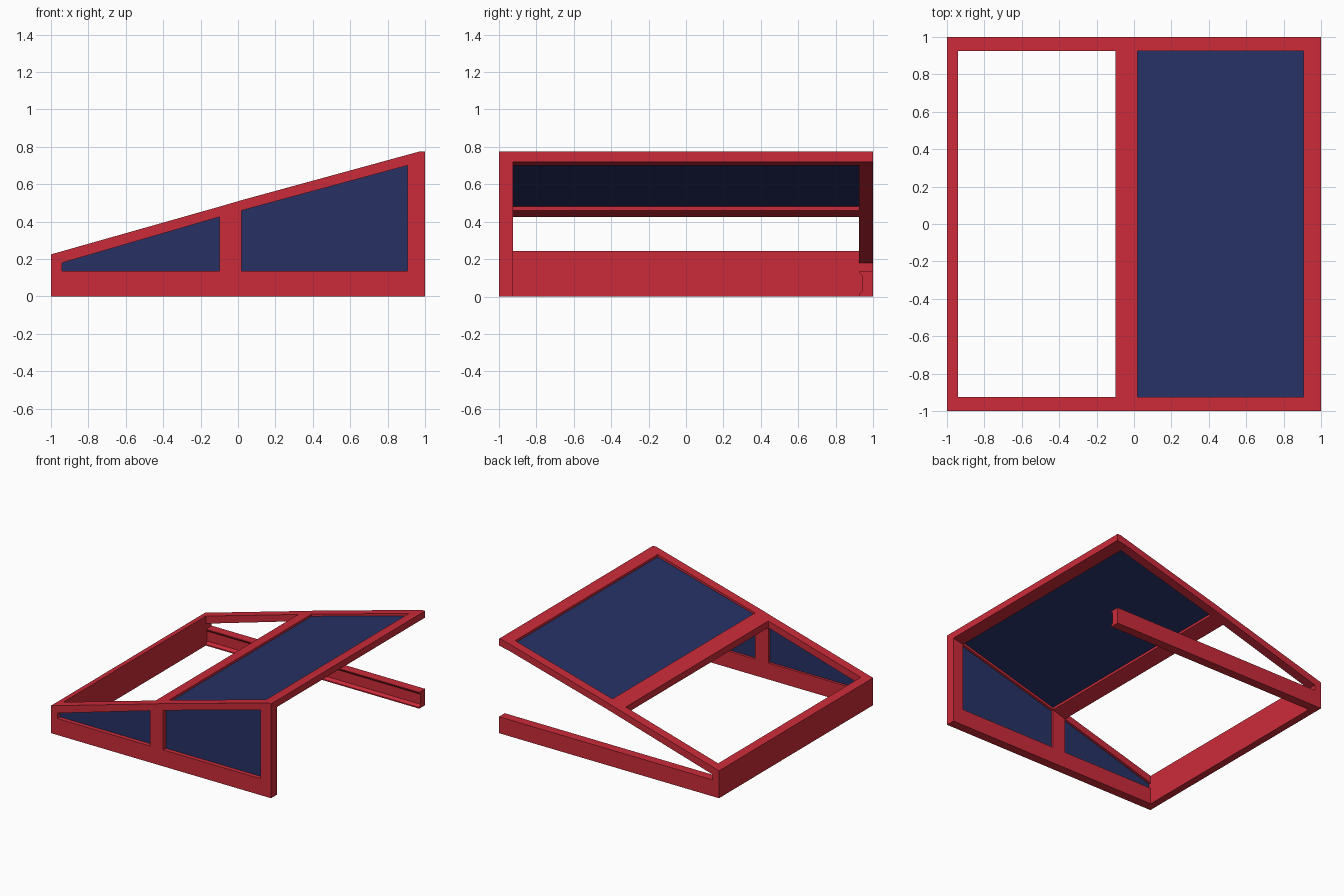
import bpy, bmesh
from mathutils import Matrix

if "Cube" in bpy.data.objects:
    bpy.data.objects.remove(bpy.data.objects["Cube"])


def material(name, rgb):
    m = bpy.data.materials.new(name)
    m.diffuse_color = (*rgb, 1)
    m.use_nodes = True
    m.node_tree.nodes["Principled BSDF"].inputs["Base Color"].default_value = m.diffuse_color
    return m


RED = material("red_frame", (0.60, 0.024, 0.041))
BLUE = material("blue_glass", (0.020, 0.031, 0.13))
FRONT = Matrix(((1, 0, 0, 0), (0, 0, -1, 0), (0, 1, 0, 0), (0, 0, 0, 1)))  # (x, z) profile, depth on y
SIDE = Matrix(((0, 0, 1, 0), (1, 0, 0, 0), (0, 1, 0, 0), (0, 0, 0, 1)))    # (y, z) profile, depth on x


def prism(name, loops, lo, hi, mat, frame=FRONT):
    """Extrude a filled outline (further loops are holes) between lo and hi."""
    curve = bpy.data.curves.new(name, 'CURVE')
    curve.dimensions = '2D'
    curve.fill_mode = 'BOTH'
    curve.extrude = (hi - lo) / 2
    for pts in loops:
        s = curve.splines.new('POLY')
        s.points.add(len(pts) - 1)
        for p, (a, b) in zip(s.points, pts):
            p.co = (a, b, 0, 1)
        s.use_cyclic_u = True
    tmp = bpy.data.objects.new(name + "_outline", curve)
    bpy.context.collection.objects.link(tmp)
    deps = bpy.context.evaluated_depsgraph_get()
    mesh = bpy.data.meshes.new_from_object(tmp.evaluated_get(deps))
    bpy.data.objects.remove(tmp)
    mid = (lo + hi) / 2
    shift = Matrix.Translation((0, mid, 0) if frame is FRONT else (mid, 0, 0))
    bm = bmesh.new()
    bm.from_mesh(mesh)
    bm.transform(shift @ frame)
    bmesh.ops.remove_doubles(bm, verts=bm.verts, dist=1e-4)
    bmesh.ops.recalc_face_normals(bm, faces=bm.faces)
    for f in bm.faces:
        f.smooth = False
    bm.to_mesh(mesh)
    bm.free()
    mesh.name = name
    mesh.materials.clear()
    mesh.materials.append(mat)
    ob = bpy.data.objects.new(name, mesh)
    bpy.context.collection.objects.link(ob)
    return ob


IN = 0.925  # inner face of the side walls
top = [(1, 0.775), (0.97, 0.775), (0.02, 0.515), (-0.1, 0.48), (-1, 0.225)]
small_pane = [(-0.94, 0.135), (-0.1, 0.135), (-0.1, 0.425), (-0.94, 0.18)]
large_pane = [(0.02, 0.135), (0.905, 0.135), (0.905, 0.70), (0.02, 0.46)]

# Glazed front wall
prism("front_wall", [[(-1, 0), (1, 0)] + top, small_pane, large_pane], -1, -IN, RED)
prism("front_small_glass", [small_pane], -0.965, -0.945, BLUE)
prism("front_large_glass", [large_pane], -0.965, -0.945, BLUE)

# Open back wall: sloping rail with short corner post, and grooved bottom rail
prism("back_top_rail", [[(-1, 0), (-0.94, 0), (-0.94, 0.18), (-0.1, 0.425), (0.02, 0.46),
                         (0.905, 0.70), (1, 0.72)] + top], IN, 1, RED)
prism("back_bottom_rail", [[(IN, 0), (1, 0), (1, 0.135), (IN, 0.135), (IN, 0.13),
                            (0.942, 0.112), (0.942, 0.03), (IN, 0.01)]], -0.94, 1, RED, SIDE)

# Low end wall and roof cross bars
prism("low_end_wall", [[(-1, 0), (-0.94, 0), (-0.94, 0.242), (-1, 0.225)]], -IN, IN, RED)
prism("roof_middle_bar", [[(-0.1, 0.425), (0.02, 0.46), (0.02, 0.515), (-0.1, 0.48)]], -IN, IN, RED)
prism("roof_high_bar", [[(0.905, 0.70), (1, 0.72), (1, 0.775), (0.97, 0.775), (0.905, 0.757)]],
      -IN, IN, RED)

# Roof glass in the upper bay
prism("roof_glass", [[(0.02, 0.48), (0.905, 0.72), (0.905, 0.738), (0.02, 0.497)]], -IN, IN, BLUE)
